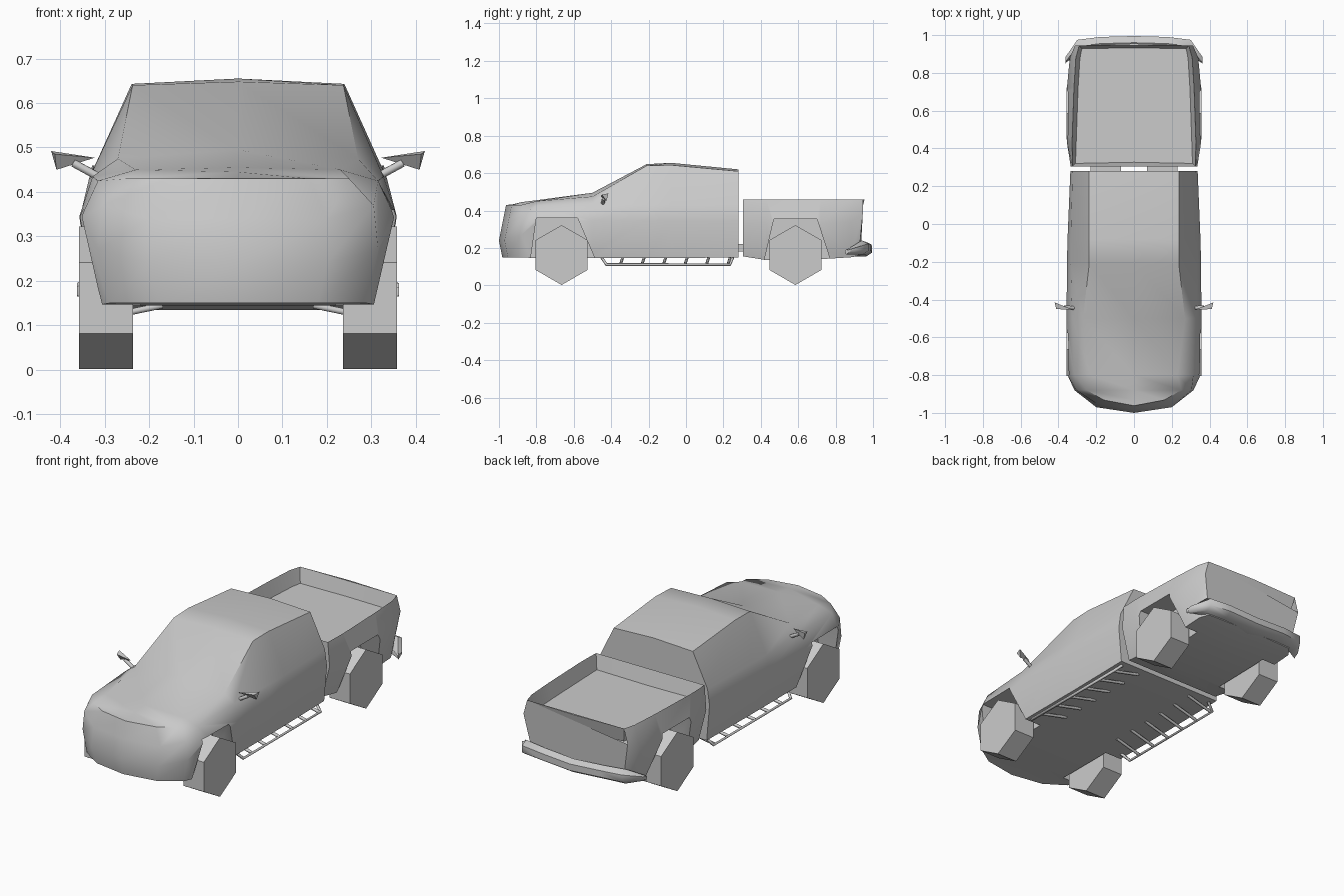
import bpy, bmesh, math
from mathutils import Matrix

if "Cube" in bpy.data.objects:
    bpy.data.objects.remove(bpy.data.objects["Cube"])


def finish(bm, name, smooth=None):
    bmesh.ops.remove_doubles(bm, verts=bm.verts, dist=0.0005)
    bmesh.ops.recalc_face_normals(bm, faces=bm.faces)
    me = bpy.data.meshes.new(name)
    bm.to_mesh(me)
    bm.free()
    ob = bpy.data.objects.new(name, me)
    bpy.context.collection.objects.link(ob)
    if smooth:
        smooth_by(ob, smooth)
    return ob


def activate(ob):
    bpy.ops.object.select_all(action='DESELECT')
    ob.select_set(True)
    bpy.context.view_layer.objects.active = ob


def smooth_by(ob, deg):
    activate(ob)
    bpy.ops.object.shade_smooth_by_angle(angle=math.radians(deg))


def loft(rings):
    """Skin closed rings of equal length and cap both ends."""
    bm = bmesh.new()
    rows = [[bm.verts.new(p) for p in r] for r in rings]
    n = len(rows[0])
    for a, b in zip(rows, rows[1:]):
        for i in range(n):
            j = (i + 1) % n
            bm.faces.new((a[i], a[j], b[j], b[i]))
    for r in (rows[0], rows[-1]):
        if any(abs(v.co.x) > 0.001 for v in r):
            bm.faces.new(r)
    return bm


def full_ring(half):
    """Mirror a half section running from bottom centre to top centre."""
    return half + [(-x, y, z) for x, y, z in half[-2:0:-1]]


def cut_arches(ob, profile):
    """Cut a wheel arch of the given (y, z) profile out of both sides."""
    for s in (-1, 1):
        cutter = finish(loft([[(s * x, y, z) for y, z in profile]
                              for x in (0.22, 0.5)]), "arch_cutter")
        cutter.hide_render = True
        mod = ob.modifiers.new("arch", 'BOOLEAN')
        mod.operation = 'DIFFERENCE'
        mod.solver = 'EXACT'
        mod.object = cutter
        activate(ob)
        bpy.ops.object.modifier_apply(modifier=mod.name)
        bpy.data.objects.remove(cutter)


def tube(name, paths, radius):
    cu = bpy.data.curves.new(name, 'CURVE')
    cu.dimensions = '3D'
    cu.bevel_depth = radius
    cu.bevel_resolution = 1
    cu.use_fill_caps = True
    for path in paths:
        sp = cu.splines.new('POLY')
        sp.points.add(len(path) - 1)
        for p, co in zip(sp.points, path):
            p.co = (*co, 1)
    ob = bpy.data.objects.new(name, cu)
    bpy.context.collection.objects.link(ob)


# Cab and hood: y, sill, belt, shoulder, roof edge (x, z each), centre height
cab_sections = [
    (-1.00, (0, .15), (0, .24), (0, .34), (0, .43), .43),
    (-0.97, (.18, .15), (.20, .24), (.20, .34), (.16, .43), .432),
    (-0.88, (.29, .15), (.315, .27), (.305, .37), (.25, .43), .445),
    (-0.80, (.315, .145), (.352, .345), (.315, .425), (.23, .45), .455),
    (-0.50, (.32, .145), (.357, .345), (.327, .435), (.27, .475), .495),
    (-0.21, (.32, .145), (.355, .345), (.335, .43), (.237, .64), .648),
    (-0.08, (.32, .145), (.352, .345), (.335, .43), (.239, .643), .655),
    (0.28, (.32, .15), (.337, .345), (.325, .43), (.237, .61), .62),
]
rings = []
for y, *side, top in cab_sections:
    lean = 1 if y < -0.95 else 0          # nose leans back above and below
    pts = [(0, side[0][1])] + side + [(0, top)]
    rings.append(full_ring([(x, y + lean * (max(0, z - .24) * .2 + max(0, .24 - z) * .2), z)
                            for x, z in pts]))
cab = finish(loft(rings), "cab_and_hood")
cut_arches(cab, [(-.83, .05), (-.83, .15), (-.80, .36), (-.58, .36), (-.49, .15), (-.49, .05)])
smooth_by(cab, 50)

# Cargo bed: y, bottom, flank, rim
bed_sections = [
    (0.305, (.29, .155), (.335, .33), (.325, .46)),
    (0.43, (.30, .135), (.355, .33), (.328, .46)),
    (0.72, (.30, .14), (.355, .33), (.318, .46)),
    (0.88, (.30, .15), (.34, .34), (.308, .46)),
    (0.945, (.27, .16), (.312, .38), (.29, .46)),
]
rings = []
for y, low, mid, rim in bed_sections:
    rear = 1 if y > 0.9 else 0
    pts = [(0, low[1]), low, mid, rim, (0, .46)]
    rings.append(full_ring([(x, y + rear * ((.01 if x == 0 else 0) - max(0, .38 - z) * .1), z)
                            for x, z in pts]))
bm = loft(rings)
bmesh.ops.recalc_face_normals(bm, faces=bm.faces)
tops = [f for f in bm.faces if f.normal.z > 0.95]
bmesh.ops.inset_region(bm, faces=tops, thickness=0.022, depth=-0.08)
bed = finish(bm, "cargo_bed")
cut_arches(bed, [(.42, .05), (.42, .14), (.47, .355), (.70, .355), (.77, .14), (.77, .05)])
smooth_by(bed, 50)

# Rear bumper: x, inner y, outer y, low z, high z, swept round the tail
half = [(0, .90, .995, .155, .225), (.18, .90, .99, .165, .235),
        (.30, .89, .975, .165, .24), (.362, .86, .885, .165, .185)]
stations = [(-x, *r) for x, *r in half[:0:-1]] + half
finish(loft([[(x, a, lo), (x, b - .03, lo), (x, b, lo + .02), (x, b, (lo + hi) / 2 + .02),
              (x, b - .035, hi), (x, a, lo + .03)] for x, a, b, lo, hi in stations]),
       "rear_bumper", 50)

# Coupling beams between cab and bed
for s in (-1, 1):
    bm = bmesh.new()
    bmesh.ops.create_cube(bm, size=1, matrix=Matrix.Translation((s * .15, .29, .2))
                          @ Matrix.Diagonal((.16, .05, .04, 1)))
    finish(bm, "frame_beam")

# Six-sided wheels
for y in (-.665, .585):
    for s in (-1, 1):
        bm = bmesh.new()
        bmesh.ops.create_cone(bm, cap_ends=True, segments=6, radius1=.16, radius2=.16, depth=.122,
                              matrix=Matrix.Translation((s * .297, y, .162))
                              @ Matrix.Rotation(math.radians(90), 4, 'Y'))
        zs = max(v.co.z for v in bm.verts)
        if zs < .31:                       # turn so a corner points down
            bmesh.ops.rotate(bm, verts=bm.verts, cent=(0, y, .162),
                             matrix=Matrix.Rotation(math.radians(30), 3, 'X'))
        finish(bm, "wheel")

for s in (-1, 1):
    # Door mirror wedge and stalk
    tip, outer = (s * .322, -.455, .477), [(.42, -.415, .492), (.408, -.425, .45), (.412, -.45, .485)]
    bm = bmesh.new()
    v = [bm.verts.new(tip)] + [bm.verts.new((s * x, y, z)) for x, y, z in outer]
    for f in ((0, 1, 2), (0, 2, 3), (0, 3, 1), (1, 2, 3)):
        bm.faces.new([v[i] for i in f])
    finish(bm, "door_mirror")
    tube("mirror_stalk", [[(s * .315, -.445, .435), (s * .37, -.44, .465)]], .01)

    # Side step: outer rail with rungs back to the floor
    rail = [(s * .29, -.45, .148), (s * .33, -.425, .111), (s * .33, .235, .111), (s * .29, .25, .148)]
    rungs = [[(s * .33, -.35 + i * .115, .112), (s * .17, -.34 + i * .115, .145)] for i in range(6)]
    tube("side_step", [rail] + rungs, .008)
